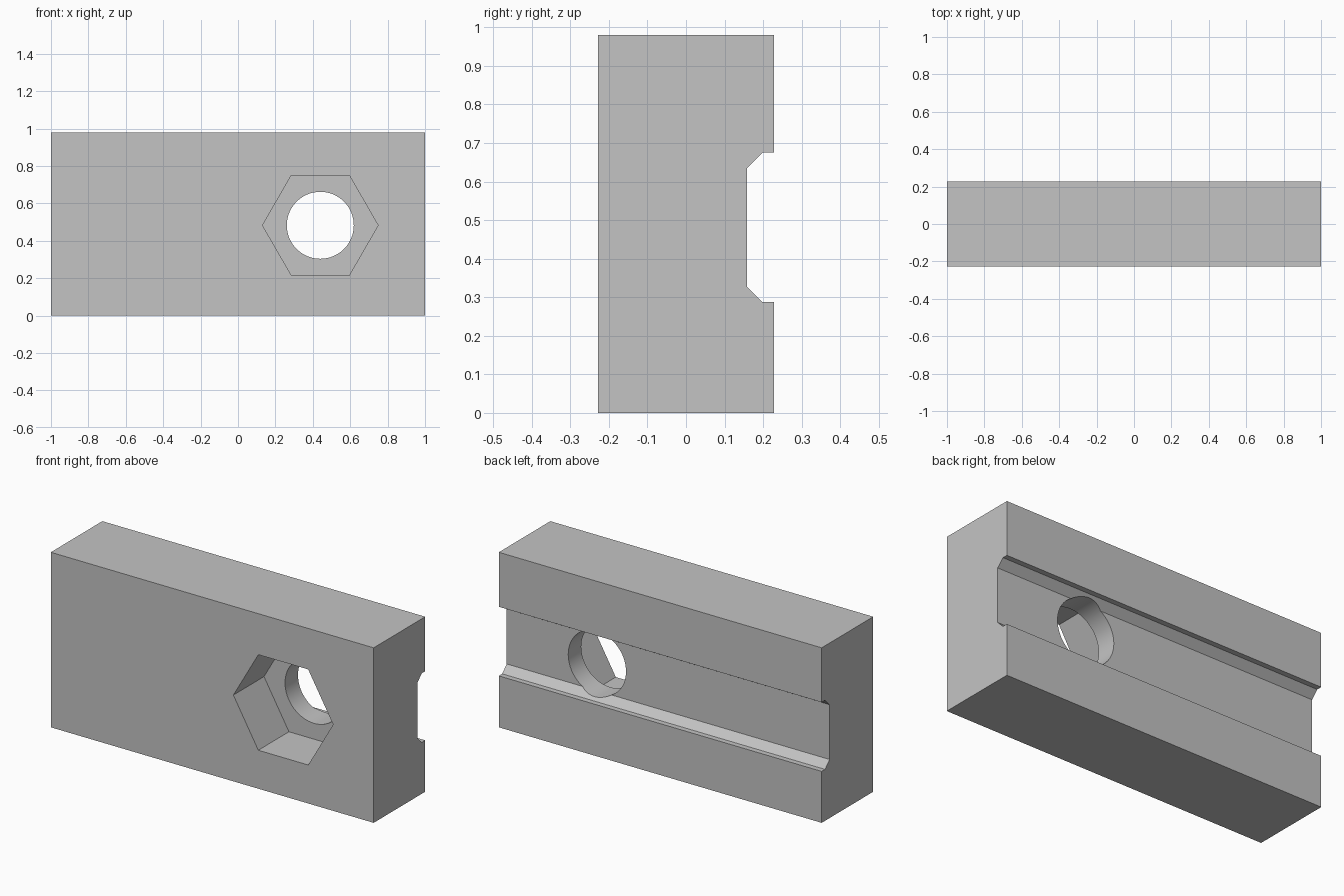
import bpy
import bmesh
from math import cos, sin, pi, radians
from mathutils import Vector

cube = bpy.data.objects.get("Cube")
if cube:
    bpy.data.objects.remove(cube, do_unlink=True)

LENGTH, HEIGHT, HALF_DEPTH = 2.0, 0.98, 0.228
HOLE_X, HOLE_Z = 0.44, 0.483

# Single grey material
grey = bpy.data.materials.new("plain_grey")
grey.use_nodes = True
colour = (0.55, 0.55, 0.55, 1)
grey.diffuse_color = colour
grey.node_tree.nodes["Principled BSDF"].inputs["Base Color"].default_value = colour


def prism(name, outline, sweep):
    """Extrude a closed outline of 3D points along the sweep vector."""
    bm = bmesh.new()
    face = bm.faces.new([bm.verts.new(p) for p in outline])
    grown = bmesh.ops.extrude_face_region(bm, geom=[face])["geom"]
    moved = [g for g in grown if isinstance(g, bmesh.types.BMVert)]
    bmesh.ops.translate(bm, verts=moved, vec=Vector(sweep))
    bmesh.ops.recalc_face_normals(bm, faces=bm.faces)
    mesh = bpy.data.meshes.new(name)
    bm.to_mesh(mesh)
    bm.free()
    mesh.materials.append(grey)
    obj = bpy.data.objects.new(name, mesh)
    bpy.context.collection.objects.link(obj)
    return obj


def ring_cutter(name, sides, radius, y_start, y_end):
    """Regular prism along y, centred on the bolt hole."""
    angles = [2 * pi * i / sides for i in range(sides)]
    outline = [(HOLE_X + radius * cos(a), y_start, HOLE_Z + radius * sin(a)) for a in angles]
    cutter = prism(name, outline, (0, y_end - y_start, 0))
    cutter.hide_render = True
    return cutter


# Block with the chamfered groove along its back: lower half, then mirrored lip
lower_lip = [(HALF_DEPTH, 0.288), (0.198, 0.288), (0.158, 0.328)]
upper_lip = [(y, 2 * 0.4815 - z) for y, z in reversed(lower_lip)]
section = ([(-HALF_DEPTH, 0), (HALF_DEPTH, 0)] + lower_lip + upper_lip
           + [(HALF_DEPTH, HEIGHT), (-HALF_DEPTH, HEIGHT)])
block = prism("clamp_block", [(-LENGTH / 2, y, z) for y, z in section], (LENGTH, 0, 0))

# Hexagonal nut pocket in the front and round bolt hole right through
cutters = [ring_cutter("nut_pocket_cutter", 6, 0.309, -0.4, 0.043),
           ring_cutter("bolt_hole_cutter", 64, 0.179, -0.4, 0.4)]
bpy.ops.object.select_all(action="DESELECT")
block.select_set(True)
bpy.context.view_layer.objects.active = block
for cutter in cutters:
    mod = block.modifiers.new(cutter.name, "BOOLEAN")
    mod.operation = "DIFFERENCE"
    mod.solver = "EXACT"
    mod.object = cutter
    bpy.ops.object.modifier_apply(modifier=mod.name)
    bpy.data.objects.remove(cutter, do_unlink=True)

# Smooth the bore, keep every other edge crisp
bpy.ops.object.shade_smooth_by_angle(angle=radians(25))
